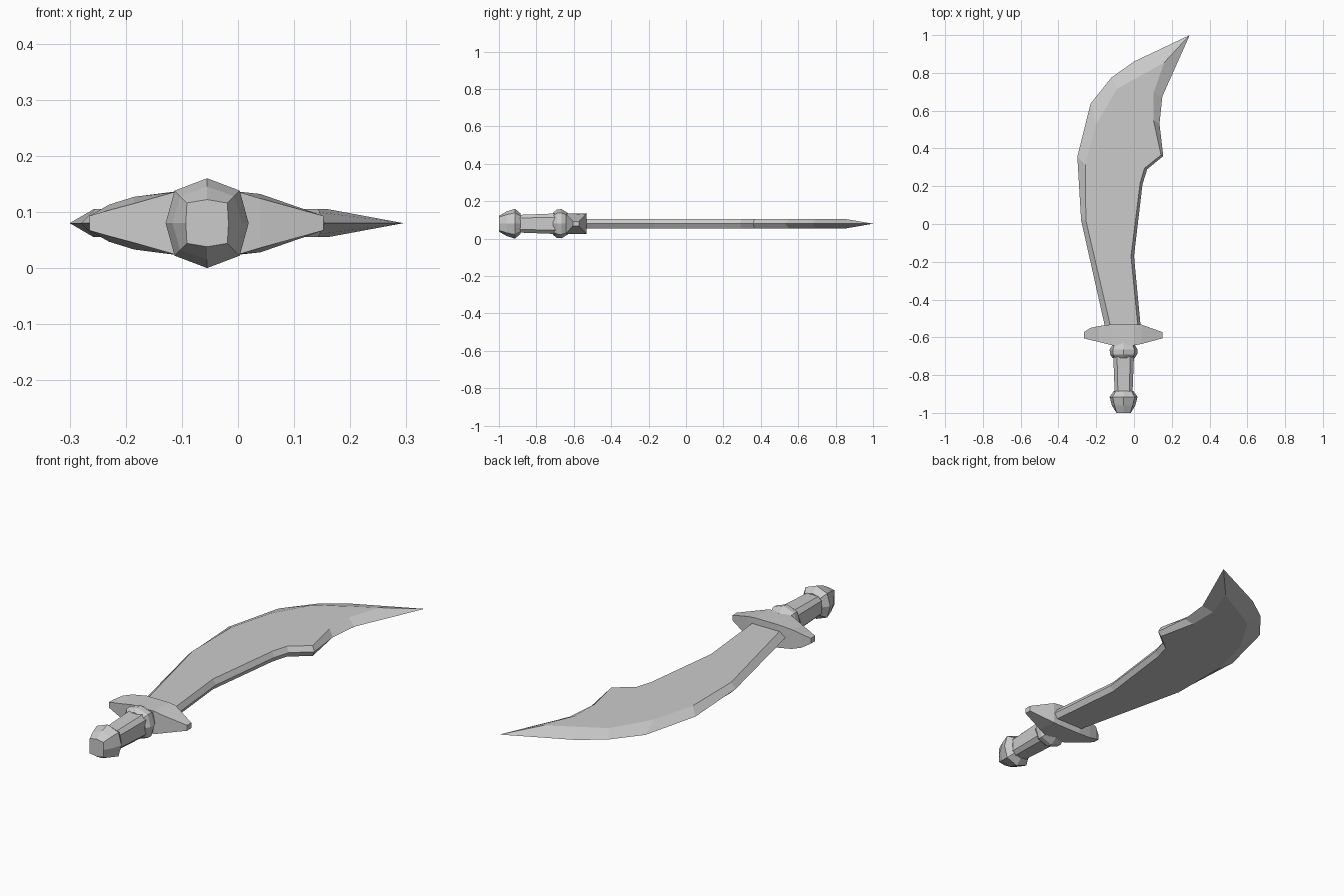
import bpy
import bmesh

cube = bpy.data.objects.get("Cube")
if cube:
    bpy.data.objects.remove(cube, do_unlink=True)

MID_Z = 0.08      # height of the flat symmetry plane
GRIP_X = -0.055   # axis of the handle

steel = bpy.data.materials.new("grey_steel")
steel.use_nodes = True
GREY = (0.6, 0.6, 0.6, 1)
steel.diffuse_color = GREY
steel.node_tree.nodes["Principled BSDF"].inputs["Base Color"].default_value = GREY


def finish(name, bm):
    """Turn a bmesh into a flat shaded object."""
    bmesh.ops.recalc_face_normals(bm, faces=bm.faces)
    mesh = bpy.data.meshes.new(name)
    bm.to_mesh(mesh)
    bm.free()
    mesh.materials.append(steel)
    obj = bpy.data.objects.new(name, mesh)
    bpy.context.collection.objects.link(obj)
    return obj


def bridge(bm, a, b):
    for i in range(len(a)):
        j = (i + 1) % len(a)
        bm.faces.new((a[i], a[j], b[j], b[i]))


def loft(name, sections):
    """Skin closed sections of equal point count and cap both ends."""
    bm = bmesh.new()
    rings = [[bm.verts.new(p) for p in s] for s in sections]
    for a, b in zip(rings, rings[1:]):
        bridge(bm, a, b)
    bm.faces.new(rings[0])
    bm.faces.new(rings[-1])
    return finish(name, bm)


def pointed_ring(y, rx, rz, d):
    """Eight points: four on the axes, four on the diagonals."""
    pts = [(rx, 0), (d, d), (0, rz), (-d, d), (-rx, 0), (-d, -d), (0, -rz), (d, -d)]
    return [(GRIP_X + x, y, MID_Z + z) for x, z in pts]


def flat_ring(y, r, h):
    """Eight points with flat sides facing up, down and sideways."""
    pts = [(r, h), (h, r), (-h, r), (-r, h), (-r, -h), (-h, -r), (h, -r), (r, -h)]
    return [(GRIP_X + x, y, MID_Z + z) for x, z in pts]


# Handle: pommel, grip and collar
loft("pommel", [pointed_ring(*r) for r in (
    (-1.0, 0.038, 0.042, 0.036), (-0.96, 0.062, 0.065, 0.048),
    (-0.915, 0.074, 0.08, 0.058), (-0.885, 0.052, 0.055, 0.042))])
loft("grip", [flat_ring(-0.9, 0.047, 0.03), flat_ring(-0.69, 0.055, 0.035)])
loft("collar", [pointed_ring(*r) for r in (
    (-0.71, 0.058, 0.06, 0.043), (-0.69, 0.072, 0.076, 0.056),
    (-0.665, 0.074, 0.078, 0.057), (-0.63, 0.054, 0.056, 0.045))])

# Guard: four sided sections (x, front y, back y, front half height, back half height)
guard = ((-0.265, -0.605, -0.573, 0.013, 0.013), (-0.23, -0.614, -0.55, 0.023, 0.033),
         (-0.185, -0.625, -0.54, 0.035, 0.047), (-0.115, -0.642, -0.531, 0.055, 0.056),
         (0.003, -0.642, -0.531, 0.055, 0.056), (0.04, -0.635, -0.533, 0.044, 0.052),
         (0.152, -0.605, -0.573, 0.013, 0.013))
loft("guard", [[(x, f, MID_Z - a), (x, b, MID_Z - c), (x, b, MID_Z + c), (x, f, MID_Z + a)]
               for x, f, b, a, c in guard])

# Blade: thin outer edge and the matching border of the flat sides
edge = [(-0.15, -0.56), (-0.28, 0.02), (-0.3, 0.357), (-0.23, 0.637), (-0.12, 0.775),
        (0, 0.86), (0.295, 1), (0.15, 0.675), (0.135, 0.53), (0.155, 0.36),
        (0.07, 0.29), (0.045, 0.21), (0, -0.17), (0.037, -0.56)]
border = [(-0.12, -0.56), (-0.255, 0.02), (-0.257, 0.315), (-0.2, 0.53), (-0.09, 0.715),
          (0.035, 0.785), (0.16, 0.855), (0.103, 0.695), (0.103, 0.55), (0.143, 0.365),
          (0.055, 0.295), (0.032, 0.215), (-0.016, -0.17), (0.022, -0.56)]
bm = bmesh.new()
rim = [bm.verts.new((x, y, MID_Z)) for x, y in edge]
for half in (-0.025, 0.025):
    side = [bm.verts.new((x, y, MID_Z + half)) for x, y in border]
    bridge(bm, rim, side)
    bm.faces.new(side)
finish("blade", bm)
